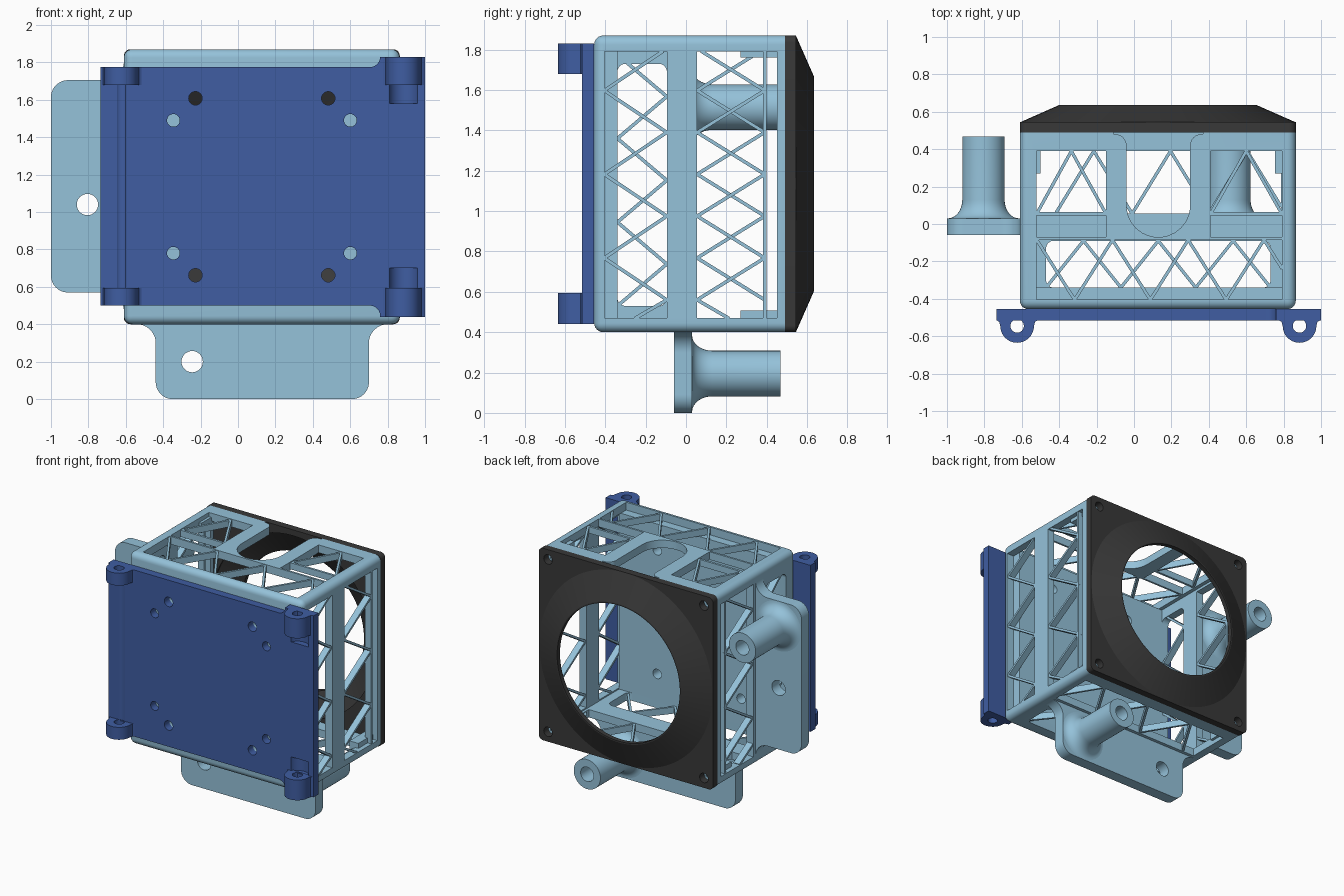
import bpy, bmesh, math
from mathutils import Vector, Matrix

if "Cube" in bpy.data.objects:
    bpy.data.objects.remove(bpy.data.objects["Cube"])

def material(name, rgb):
    m = bpy.data.materials.new(name)
    m.diffuse_color = (*rgb, 1)
    m.use_nodes = True
    m.node_tree.nodes["Principled BSDF"].inputs["Base Color"].default_value = m.diffuse_color
    return m

LIGHT = material("light_blue", (0.30, 0.54, 0.70))
BLUE = material("deep_blue", (0.05, 0.11, 0.36))
BLACK = material("charcoal", (0.04, 0.04, 0.04))

def finish(name, bm, mat=LIGHT):
    bmesh.ops.recalc_face_normals(bm, faces=bm.faces[:])
    me = bpy.data.meshes.new(name)
    bm.to_mesh(me)
    bm.free()
    ob = bpy.data.objects.new(name, me)
    bpy.context.collection.objects.link(ob)
    me.materials.append(mat)
    return ob

def fillet(pts, n=8):
    """Round each (u, v, radius) corner of a polygon."""
    out = []
    for i, (u, v, r) in enumerate(pts):
        p = Vector((u, v))
        if r == 0:
            out.append(p)
            continue
        d1 = (Vector(pts[i - 1][:2]) - p).normalized()
        d2 = (Vector(pts[(i + 1) % len(pts)][:2]) - p).normalized()
        half = d1.angle(d2) / 2
        c = p + (d1 + d2).normalized() * r / math.sin(half)
        a, b = p + d1 * r / math.tan(half) - c, p + d2 * r / math.tan(half) - c
        out += [c + a.lerp(b, k / n).normalized() * r for k in range(n + 1)]
    return out

def rect(u0, v0, u1, v1, r=0):
    return fillet([(u0, v0, r), (u1, v0, r), (u1, v1, r), (u0, v1, r)])

def circle(u, v, r, n=32):
    return [(u + r * math.cos(k * math.tau / n), v + r * math.sin(k * math.tau / n)) for k in range(n)]

def place(axis, u, v, w):
    return {'x': (w, u, v), 'y': (u, w, v), 'z': (u, v, w)}[axis]

def prism(name, pts, axis, lo, hi, mat=LIGHT, bevel=0):
    """Extrude a polygon; bevel rounds every edge except those of the hi end."""
    bm = bmesh.new()
    a = [bm.verts.new(place(axis, p[0], p[1], lo)) for p in pts]
    b = [bm.verts.new(place(axis, p[0], p[1], hi)) for p in pts]
    bm.faces.new(a)
    back = bm.faces.new(b[::-1])
    for i in range(len(a)):
        bm.faces.new((a[i - 1], a[i], b[i], b[i - 1]))
    if bevel:
        bmesh.ops.recalc_face_normals(bm, faces=bm.faces[:])
        edges = [e for e in bm.edges if back not in e.link_faces]
        bmesh.ops.bevel(bm, geom=edges, offset=bevel, segments=6, profile=0.5, affect='EDGES')
    return finish(name, bm, mat)

def lathe(name, profile, x, z, mat=LIGHT, n=64):
    """Spin a (radius, y) profile, starting and ending on the axis, about y."""
    bm = bmesh.new()
    vs = [bm.verts.new((x + r, y, z)) for r, y in profile]
    es = [bm.edges.new(e) for e in zip(vs, vs[1:])]
    bmesh.ops.spin(bm, geom=vs + es, cent=(x, 0, z), axis=(0, 1, 0), angle=math.tau, steps=n)
    bmesh.ops.remove_doubles(bm, verts=bm.verts[:], dist=1e-5)
    return finish(name, bm, mat)

def boolean(ob, others, op='DIFFERENCE'):
    for o in others:
        m = ob.modifiers.new("bool", 'BOOLEAN')
        m.operation, m.object, m.solver = op, o, 'EXACT'
        bpy.context.view_layer.objects.active = ob
        bpy.ops.object.modifier_apply(modifier=m.name)
        bpy.data.objects.remove(o, do_unlink=True)

CX, CZ = 0.1275, 1.135
X0, X1, Z0, Z1 = -0.61, 0.865, 0.40, 1.87
W = 0.06

# Hollow housing with a thick closed front panel
housing = prism("housing", rect(X0, Z0, X1, Z1), 'y', -0.455, 0.49, bevel=0.045)
cuts = [prism("cut", rect(X0 + W, Z0 + W, X1 - W, Z1 - W), 'y', -0.34, 0.6)]
# Side openings: the left wall has a smaller rounded front window
for lo, hi, win in ((X1 - W, 1, rect(-0.405, 0.47, -0.095, 1.79)),
                    (-0.8, X0 + W + 0.01, rect(-0.34, 0.53, -0.095, 1.73, 0.04))):
    cuts += [prism("cut", win, 'x', lo, hi), prism("cut", rect(0.055, 0.47, 0.45, 1.79), 'x', lo - 0.01, hi)]
# Bottom openings
cuts += [prism("cut", rect(-0.47, -0.34, 0.73, -0.09, 0.04), 'z', 0.3, Z0 + W + 0.01),
         prism("cut", rect(-0.52, 0.055, 0.785, 0.39), 'z', 0.3, 0.6)]
# Top openings and the cable notch
cuts += [prism("cut", rect(-0.52, -0.405, 0.79, -0.085), 'z', Z1 - W, 2),
         prism("cut", rect(-0.52, -0.07, -0.15, 0.39), 'z', 1.7, 2),
         prism("cut", rect(0.41, -0.07, 0.79, 0.39), 'z', 1.7, 2),
         prism("cut", fillet([(-0.04, -0.07, 0.169), (0.30, -0.07, 0.169), (0.30, 0.48, 0.06),
                              (0.37, 0.48, 0), (0.37, 0.55, 0), (-0.11, 0.55, 0),
                              (-0.11, 0.48, 0), (-0.04, 0.48, 0.06)]), 'z', 1.7, 2)]
through = [(CX + sx * 0.355, CZ + sz * 0.473) for sx in (-1, 1) for sz in (-1, 1)]
cuts += [prism("cut", circle(*p, 0.036), 'y', -0.6, -0.3) for p in through]
boolean(housing, cuts)

# Screw bosses in the rear corners
for sx in (-1, 1):
    for sz in (-1, 1):
        x, z = CX + sx * 0.665, CZ + sz * 0.665
        boss = prism("screw_boss", rect(x - 0.038, z - 0.038, x + 0.038, z + 0.038), 'y', 0.27, 0.488)
        boolean(boss, [prism("cut", circle(x, z, 0.028), 'y', 0.3, 0.6)])

# Lattice of diagonal bars
bars = bmesh.new()

def bar(axis, w, a, b, width=0.017, depth=0.05):
    a, b = Vector(place(axis, *a, w)), Vector(place(axis, *b, w))
    n = Vector(place(axis, 0, 0, 1))
    d = (b - a).normalized()
    rot = Matrix((d, n.cross(d), n)).transposed().to_4x4()
    size = Matrix.Diagonal(((b - a).length + 0.01, width, depth, 1))
    bmesh.ops.create_cube(bars, size=1, matrix=Matrix.Translation((a + b) / 2) @ rot @ size)

def zigzag(axis, w, v0, v1, start, end, step, swap):
    """Zigzag along one direction between v0 and v1, clipped at the far end."""
    v, s = (v0, v1), start
    i = 0
    while s < end - 0.01:
        t = min(1, (end - s) / step)
        va, vb = v[i % 2], v[(i + 1) % 2]
        p, q = (s, va), (s + t * step, va + t * (vb - va))
        bar(axis, w, *((p[::-1], q[::-1]) if swap else (p, q)))
        s, i = s + step, i + 1

XR, XL, ZT, ZB = X1 - 0.03, X0 + 0.03, Z1 - 0.03, Z0 + 0.03
zigzag('x', XR, -0.095, -0.405, 0.56, 1.79, 0.2075, True)
zigzag('x', XL, -0.34, -0.095, 0.53, 1.73, 0.2075, True)
zigzag('x', XR, 0.055, 0.39, 0.56, 1.79, 0.2075, True)
zigzag('x', XL, 0.39, 0.055, 0.56, 1.79, 0.2075, True)
bar('x', XR, (-0.095, 0.56), (-0.25, 0.47))
for x in (XR, XL):
    bar('x', x, (0.39, 0.465), (0.39, 1.795))
    bar('x', x, (0.055, 0.56), (0.21, 0.47))
zigzag('z', ZT, -0.085, -0.405, -0.52, 0.79, 0.2025, False)
zigzag('z', ZT, 0.055, 0.39, -0.52, -0.15, 0.185, False)
zigzag('z', ZT, 0.055, 0.39, 0.41, 0.79, 0.19, False)
for x0, x1 in ((-0.52, -0.15), (0.41, 0.79)):
    bar('z', ZT, (x0, 0.055), (x1, 0.055))
zigzag('z', ZB, -0.34, -0.09, -0.47, 0.73, 0.2, False)
zigzag('z', ZB, 0.055, 0.39, -0.42, 0.785, 0.205, False)
finish("lattice_bars", bars)

# Mounting flanges on the left and the bottom
left = prism("left_flange", fillet([(-0.59, 0.45, 0), (-0.61, 0.45, 0), (-0.61, 0.57, 0.1), (-1, 0.57, 0.09),
             (-1, 1.705, 0.09), (-0.61, 1.705, 0.1), (-0.61, 1.82, 0), (-0.59, 1.82, 0)]), 'y', -0.06, 0.03)
boolean(left, [prism("cut", circle(-0.805, 1.04, 0.057), 'y', -0.2, 0.2)])
bottom = prism("bottom_flange", fillet([(-0.56, 0.42, 0), (-0.56, 0.40, 0), (-0.44, 0.40, 0.1), (-0.44, 0, 0.09),
               (0.70, 0, 0.09), (0.70, 0.40, 0.1), (0.82, 0.40, 0), (0.82, 0.42, 0)]), 'y', -0.06, 0.03)
boolean(bottom, [prism("cut", circle(-0.245, 0.2, 0.057), 'y', -0.2, 0.2)])

# Hollow posts with flared feet
flare = [(0.19 - 0.077 * math.sin(t), 0.13 - 0.1 * math.cos(t)) for t in [k * math.pi / 16 for k in range(9)]]
post = [(0, 0), (0.19, 0)] + flare + [(0.113, 0.468), (0.055, 0.468), (0.055, 0.08), (0, 0.08)]
lathe("left_post", post, -0.805, 1.515)
lathe("bottom_post", post, 0.51, 0.195)

# Rear cover: square plate with a conical shell and round opening
cover = prism("rear_cover", rect(X0, Z0, X1, Z1, 0.035), 'y', 0.49, 0.545, BLACK)
boolean(cover, [lathe("cone", [(0, 0.5), (0.734, 0.5), (0.734, 0.545), (0.53, 0.635), (0, 0.635)],
                      CX, CZ, BLACK, 96)], 'UNION')
boolean(cover, [lathe("cut", [(0, 0.45), (0.69, 0.45), (0.69, 0.50), (0.52, 0.60), (0.52, 0.7), (0, 0.7)],
                      CX, CZ, BLACK, 96)])
boolean(cover, [prism("cut", circle(CX + sx * 0.66, CZ + sz * 0.66, 0.036), 'y', 0.4, 0.7, BLACK)
                for sx in (-1, 1) for sz in (-1, 1)])

# Front hinge plate with clearance grooves and screw holes
plate = prism("hinge_plate", fillet([(-0.735, 0.5, 0), (0.76, 0.5, 0.055), (0.76, 0.44, 0), (1, 0.44, 0), (1, 1.83, 0),
              (0.76, 1.83, 0), (0.76, 1.775, 0.055), (-0.735, 1.775, 0)]), 'y', -0.515, -0.455, BLUE)
cuts = [prism("cut", circle(*p, 0.036), 'y', -0.7, -0.3, BLUE) for p in through]
cuts += [prism("cut", circle(CX + sx * 0.473, CZ + sz * 0.355, 0.034), 'y', -0.7, -0.3, BLUE)
         for sx in (-1, 1) for sz in (-1, 1)]
cuts += [prism("cut", circle(0.885, -0.545, 0.08), 'z', a, b, BLUE) for a, b in ((0.59, 0.70), (1.58, 1.685))]
cuts.append(prism("cut", circle(-0.625, -0.545, 0.038), 'z', 0.59, 1.685, BLUE))
boolean(plate, cuts)

# Hinge knuckles
for side, c, spans in (("left", -0.625, ((0.5, 0.595), (1.68, 1.775))), ("right", 0.885, ((0.44, 0.595), (1.68, 1.83)))):
    arc = [(c + 0.09 * math.cos(t), -0.545 + 0.09 * math.sin(t))
           for t in [math.pi + k * math.pi / 20 for k in range(21)]]
    outline = [(c - 0.11, -0.50), (c - 0.11, -0.515), (c - 0.096, -0.523)] + arc + \
              [(c + 0.096, -0.523), (c + 0.11, -0.515), (c + 0.11, -0.50)]
    for a, b in spans:
        k = prism(side + "_knuckle", outline, 'z', a, b, BLUE)
        boolean(k, [prism("cut", circle(c, -0.545, 0.036), 'z', a - 0.1, b + 0.1, BLUE)])

# Smooth the curved surfaces, keep edges sharp
for ob in bpy.context.scene.objects:
    ob.select_set(True)
bpy.context.view_layer.objects.active = housing
bpy.ops.object.shade_smooth_by_angle(angle=math.radians(21))
